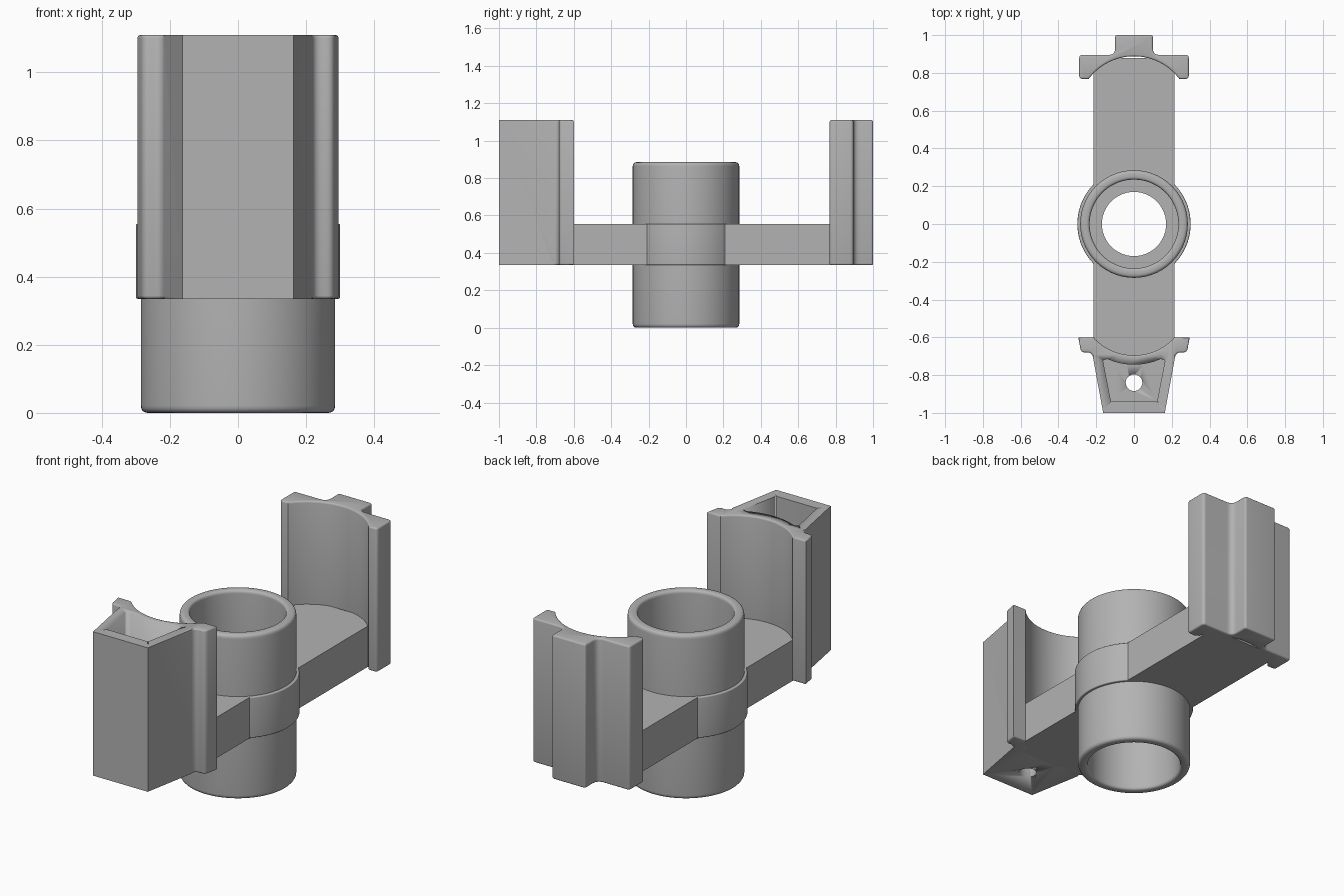
import bpy, bmesh, math
from mathutils import Vector

cube = bpy.data.objects.get("Cube")
if cube:
    bpy.data.objects.remove(cube)

grey = bpy.data.materials.new("plain grey")
grey.use_nodes = True
grey.diffuse_color = (0.45, 0.45, 0.45, 1)
grey.node_tree.nodes["Principled BSDF"].inputs["Base Color"].default_value = (0.45, 0.45, 0.45, 1)

BASE, FLOOR, TOP = 0.335, 0.555, 1.11


def add_object(name, bm):
    bmesh.ops.recalc_face_normals(bm, faces=bm.faces)
    mesh = bpy.data.meshes.new(name)
    bm.to_mesh(mesh)
    bm.free()
    mesh.materials.append(grey)
    obj = bpy.data.objects.new(name, mesh)
    bpy.context.collection.objects.link(obj)
    bpy.ops.object.select_all(action='DESELECT')
    obj.select_set(True)
    bpy.context.view_layer.objects.active = obj
    bpy.ops.object.shade_smooth_by_angle(angle=math.radians(32))
    return obj


def rounded(points, steps=5):
    """Replace each (x, y, radius) corner by a fillet."""
    out = []
    for i, (x, y, r) in enumerate(points):
        p = Vector((x, y))
        if not r:
            out.append(p)
            continue
        a = (Vector(points[i - 1][:2]) - p).normalized()
        b = (Vector(points[(i + 1) % len(points)][:2]) - p).normalized()
        reach = r / math.tan(a.angle(b) / 2)
        start, end = p + a * reach, p + b * reach
        for k in range(steps + 1):
            t = k / steps
            out.append(start * (1 - t) ** 2 + p * 2 * t * (1 - t) + end * t * t)
    return out


def arc(half, y_end, y_mid, steps=28):
    """Circular arc from (half, y_end) through (0, y_mid) to (-half, y_end)."""
    sag = y_mid - y_end
    radius = (half * half + sag * sag) / (2 * abs(sag))
    side = math.copysign(1, sag)
    sweep = math.asin(min(1, half / radius))
    angles = [sweep * (1 - 2 * k / steps) for k in range(steps + 1)]
    return [Vector((radius * math.sin(t), y_mid - side * radius * (1 - math.cos(t)))) for t in angles]


def prism(name, outline, z0, z1, soften=None):
    bm = bmesh.new()
    face = bm.faces.new([bm.verts.new((p.x, p.y, z0)) for p in outline])
    up = bmesh.ops.extrude_face_region(bm, geom=[face])["geom"]
    bmesh.ops.translate(bm, vec=(0, 0, z1 - z0), verts=[v for v in up if isinstance(v, bmesh.types.BMVert)])
    bmesh.ops.recalc_face_normals(bm, faces=bm.faces)
    if soften:
        rim = [e for e in bm.edges if abs(e.verts[0].co.z - e.verts[1].co.z) < 1e-5
               and all(soften(v.co) for v in e.verts)]
        bmesh.ops.bevel(bm, geom=rim, offset=0.009, segments=3, profile=0.5, affect='EDGES')
    return add_object(name, bm)


def mirrored(right_half):
    return [Vector((-p.x, p.y)) for p in reversed(right_half)]


def cut(target, cutter):
    mod = target.modifiers.new(cutter.name, 'BOOLEAN')
    mod.operation, mod.solver, mod.object = 'DIFFERENCE', 'EXACT', cutter
    cutter.hide_render = True
    cutter.hide_set(True)


# Hub: stepped tube turned around the z axis
profile = rounded([
    (0.235, 0, 0.018), (0.285, 0, 0.022), (0.285, BASE, 0), (0.30, BASE, 0.006),
    (0.30, FLOOR, 0.006), (0.285, FLOOR, 0), (0.285, 0.885, 0.022), (0.235, 0.885, 0.018),
    (0.235, 0.56, 0), (0.17, 0.56, 0), (0.17, 0.33, 0), (0.235, 0.33, 0)])
bm = bmesh.new()
verts = [bm.verts.new((p.x, 0, p.y)) for p in profile]
edges = [bm.edges.new((v, verts[i - 1])) for i, v in enumerate(verts)]
bmesh.ops.spin(bm, geom=verts + edges, axis=(0, 0, 1), cent=(0, 0, 0),
               angle=math.tau, steps=72, use_merge=True)
bmesh.ops.remove_doubles(bm, verts=bm.verts, dist=1e-5)
add_object("hub", bm)

# Arms from the hub wall to the clamps
for name, y0, y1 in (("front_arm", -0.70, -0.2), ("rear_arm", 0.2, 0.88)):
    box = [Vector(p) for p in ((-0.215, y0), (0.215, y0), (0.215, y1), (-0.215, y1))]
    prism(name, box, BASE, FLOOR)

# Rear clamp: curved inner wall, side flanges and a back tab
half = rounded([(0, 1, 0), (0.1, 1, 0.012), (0.1, 0.895, 0.035), (0.29, 0.895, 0.018),
                (0.29, 0.768, 0.018), (0.24, 0.768, 0)])[1:-1]
outline = half + arc(0.24, 0.768, 0.888) + mirrored(half)
prism("rear_clamp", outline, BASE, TOP, lambda co: True)

# Front clamp: curved inner wall, small flanges and a tapered block
half = rounded([(0, -1, 0), (0.163, -1, 0), (0.222, -0.68, 0.03), (0.28, -0.68, 0.025),
                (0.295, -0.6, 0), (0.215, -0.6, 0)])[1:-1]
outline = half + arc(0.215, -0.6, -0.695) + mirrored(half)
front_clamp = prism("front_clamp", outline, BASE, TOP, lambda co: co.y > -0.705)

# Pocket in the block and the bolt hole through its floor
half = rounded([(0, -0.94, 0), (0.122, -0.94, 0.008), (0.165, -0.72, 0.012), (0.14, -0.715, 0)])[1:-1]
pocket = half + arc(0.14, -0.715, -0.745, 16) + mirrored(half)
cut(front_clamp, prism("pocket_cutter", pocket, FLOOR, TOP + 0.1))
circle = [Vector((0.044 * math.cos(a), -0.84 + 0.044 * math.sin(a)))
          for a in (math.tau * k / 32 for k in range(32))]
cut(front_clamp, prism("bolt_hole_cutter", circle, BASE - 0.1, FLOOR + 0.1))
